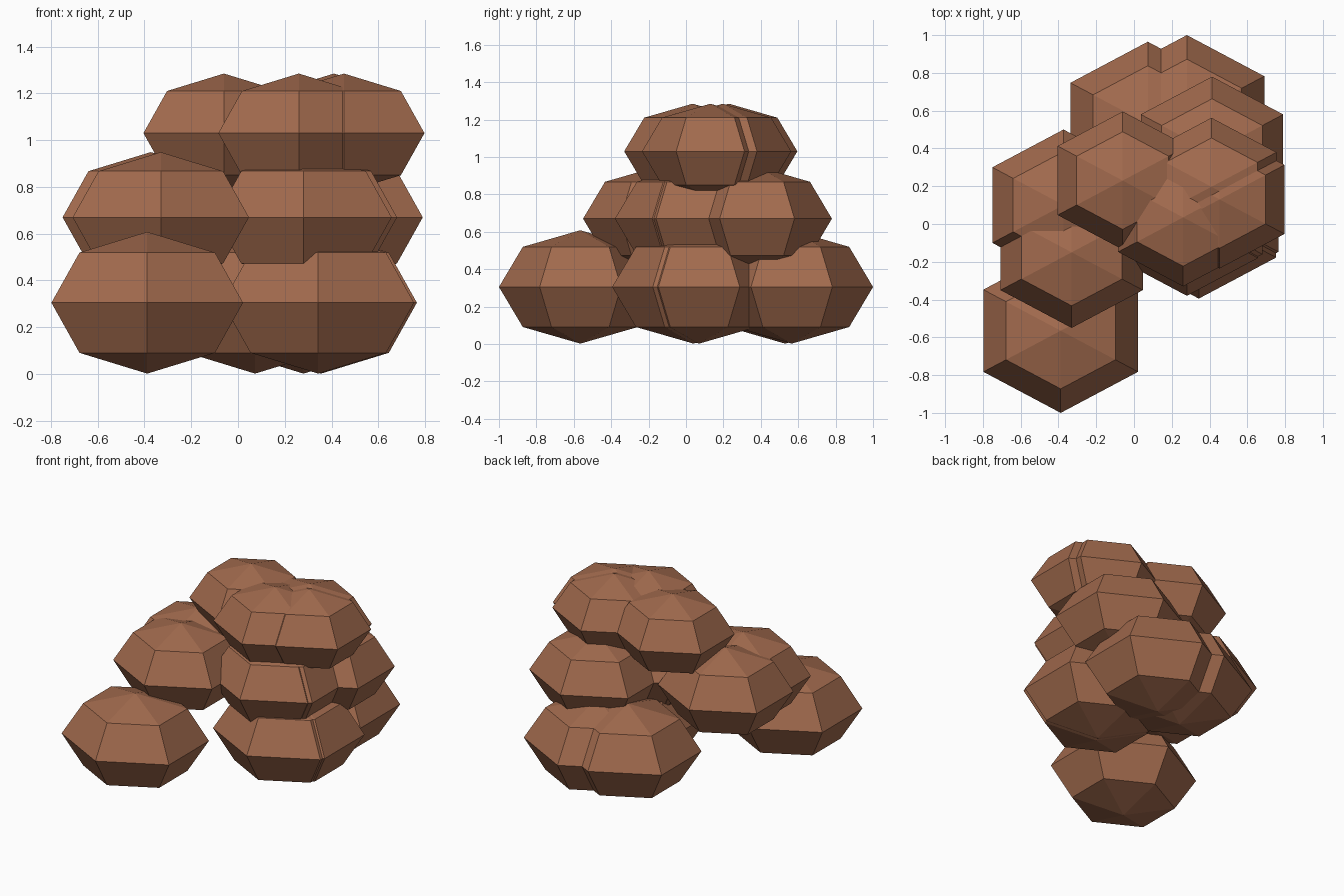
import bpy
import bmesh
from math import sin, cos, pi
from mathutils import Vector

if "Cube" in bpy.data.objects:
    bpy.data.objects.remove(bpy.data.objects["Cube"])

clay = bpy.data.materials.new("brown_clay")
clay.diffuse_color = (0.36, 0.145, 0.075, 1)
clay.use_nodes = True
clay.node_tree.nodes["Principled BSDF"].inputs["Base Color"].default_value = clay.diffuse_color

# Full size of a bottom lump (semi-axes); upper layers are scaled down
SIZE = Vector((0.473, 0.435, 0.303))
SIDES = 6


def lump(name, x, y, z, scale):
    """Faceted six-sided ball with three rings, corners pointing along y."""
    bm = bmesh.new()
    s = SIZE * scale
    rings = []
    for lat in (-pi / 4, 0, pi / 4):
        rings.append([bm.verts.new((s.x * cos(lat) * sin(2 * pi * i / SIDES),
                                    s.y * cos(lat) * cos(2 * pi * i / SIDES),
                                    s.z * sin(lat))) for i in range(SIDES)])
    bottom = bm.verts.new((0, 0, -s.z))
    top = bm.verts.new((0, 0, s.z))
    for i in range(SIDES):
        j = (i + 1) % SIDES
        bm.faces.new((bottom, rings[0][i], rings[0][j]))
        bm.faces.new((top, rings[-1][j], rings[-1][i]))
        for lo, hi in zip(rings, rings[1:]):
            bm.faces.new((lo[i], lo[j], hi[j], hi[i]))
    bmesh.ops.recalc_face_normals(bm, faces=bm.faces)
    mesh = bpy.data.meshes.new(name)
    bm.to_mesh(mesh)
    bm.free()
    mesh.materials.append(clay)
    ob = bpy.data.objects.new(name, mesh)
    ob.location = (x, y, z)
    bpy.context.collection.objects.link(ob)


# Layers of the heap: name, centre height, scale, lump positions
layers = [
    ("bottom_lump", 0.305, 1.0,
     [(-0.388, -0.565), (0.343, 0.04), (0.355, 0.07), (0.073, 0.53), (0.28, 0.565)]),
    ("middle_lump", 0.67, 0.92,
     [(-0.33, -0.15), (-0.373, 0.10), (0.413, 0.38), (0.28, 0.02), (0.303, 0.04)]),
    ("top_lump", 1.03, 0.84,
     [(-0.06, 0.23), (0.453, 0.13), (0.26, 0.035), (0.41, 0.197)]),
]
for name, z, scale, spots in layers:
    for n, (x, y) in enumerate(spots, 1):
        lump(f"{name}_{n}", x, y, z, scale)
